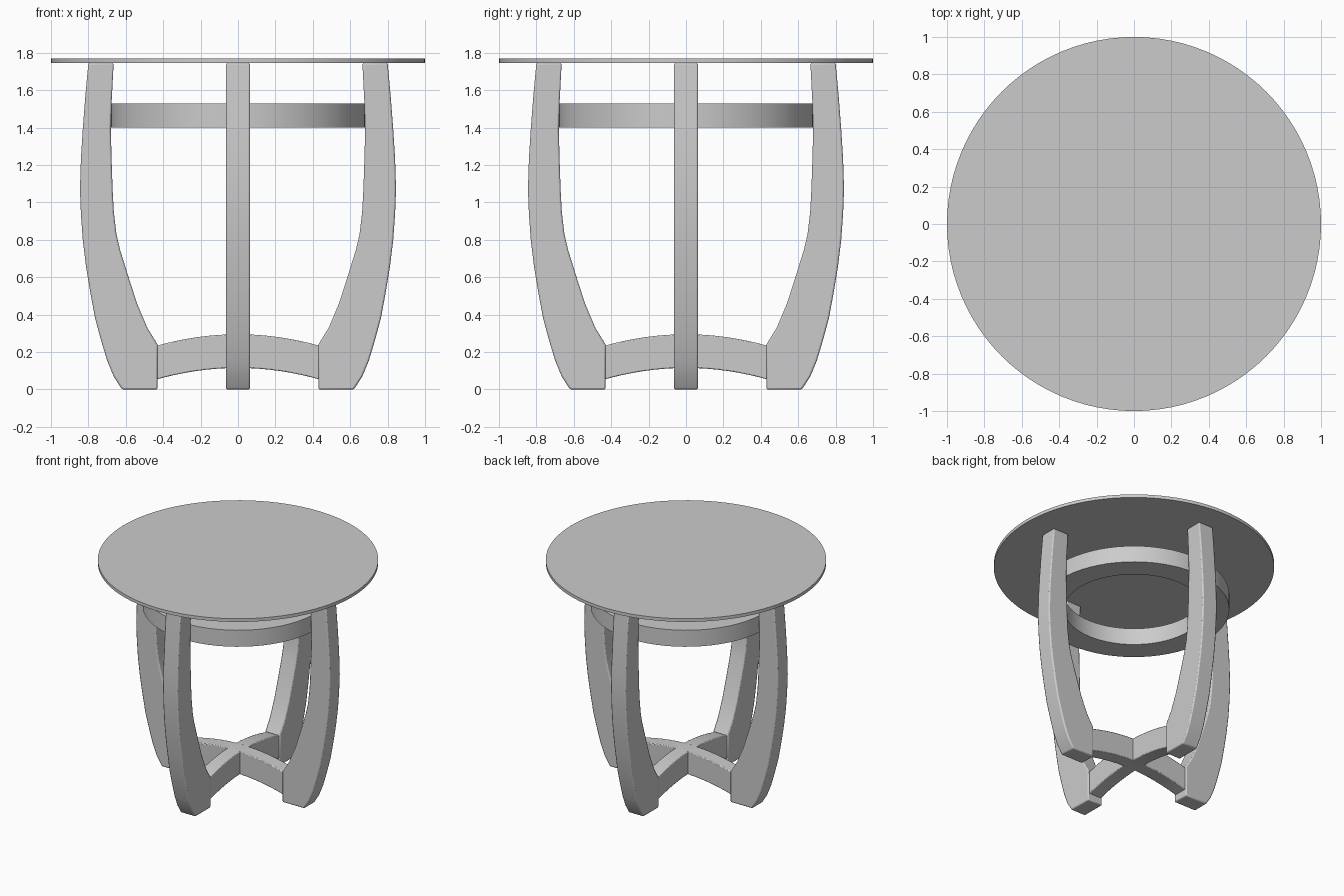
import bpy, bmesh, math
from mathutils import Matrix

if "Cube" in bpy.data.objects:
    bpy.data.objects.remove(bpy.data.objects["Cube"])


def finish(name, bm, bevel=0.0):
    bmesh.ops.recalc_face_normals(bm, faces=bm.faces[:])
    mesh = bpy.data.meshes.new(name)
    bm.to_mesh(mesh)
    bm.free()
    ob = bpy.data.objects.new(name, mesh)
    bpy.context.collection.objects.link(ob)
    bpy.ops.object.select_all(action='DESELECT')
    bpy.context.view_layer.objects.active = ob
    ob.select_set(True)
    bpy.ops.object.shade_smooth_by_angle(angle=math.radians(30))
    if bevel:
        mod = ob.modifiers.new("soft_edges", 'BEVEL')
        mod.width, mod.segments = bevel, 2
        mod.limit_method, mod.angle_limit = 'ANGLE', math.radians(40)
    return ob


def extrude_profile(name, profile, width, angle, bevel):
    """Extrude an x-z outline across y, then turn it about z."""
    bm = bmesh.new()
    face = bm.faces.new([bm.verts.new((x, -width / 2, z)) for x, z in profile])
    out = bmesh.ops.extrude_face_region(bm, geom=[face])
    moved = [v for v in out["geom"] if isinstance(v, bmesh.types.BMVert)]
    bmesh.ops.translate(bm, verts=moved, vec=(0, width, 0))
    bm.transform(Matrix.Rotation(angle, 4, 'Z'))
    return finish(name, bm, bevel)


def lathe(name, section, steps):
    """Revolve a closed r-z outline about z."""
    bm = bmesh.new()
    rings = []
    for i in range(steps):
        a = 2 * math.pi * i / steps
        rings.append([bm.verts.new((r * math.cos(a), r * math.sin(a), z)) for r, z in section])
    n = len(section)
    for i in range(steps):
        p, q = rings[i], rings[(i + 1) % steps]
        for j in range(n):
            k = (j + 1) % n
            bm.faces.new((p[j], q[j], q[k], p[k]))
    return finish(name, bm)


# Round top
bm = bmesh.new()
bmesh.ops.create_cone(bm, cap_ends=True, segments=96, radius1=1, radius2=1, depth=0.025,
                      matrix=Matrix.Translation((0, 0, 1.7575)))
finish("table_top", bm)

# Flat ring held between the legs
lathe("support_ring", [(0.50, 1.40), (0.68, 1.40), (0.68, 1.53), (0.50, 1.53)], 64)

# Four curved legs
leg = [(0.43, 0), (0.62, 0), (0.665, 0.07), (0.70, 0.155), (0.73, 0.255), (0.764, 0.38),
       (0.79, 0.52), (0.813, 0.66), (0.83, 0.80), (0.84, 0.94), (0.845, 1.07),
       (0.84, 1.23), (0.83, 1.39), (0.817, 1.56), (0.80, 1.745),
       (0.665, 1.745), (0.675, 1.55), (0.68, 1.40), (0.676, 1.23), (0.67, 1.06),
       (0.664, 0.95), (0.65, 0.83), (0.63, 0.745), (0.585, 0.60), (0.54, 0.46),
       (0.485, 0.33), (0.43, 0.24)]
for i, side in enumerate(("right", "back", "left", "front")):
    extrude_profile(f"{side}_leg", leg, 0.13, i * math.pi / 2, 0.009)

# Arched crossed stretchers near the floor
xs = [0.45 * (i / 8 - 1) for i in range(17)]
arch = lambda x, z: z - 0.06 * (x / 0.43) ** 2
beam = [(x, arch(x, 0.115)) for x in xs] + [(x, arch(x, 0.295)) for x in reversed(xs)]
extrude_profile("side_stretcher", beam, 0.11, 0, 0.006)
extrude_profile("front_back_stretcher", beam, 0.11, math.pi / 2, 0.006)
